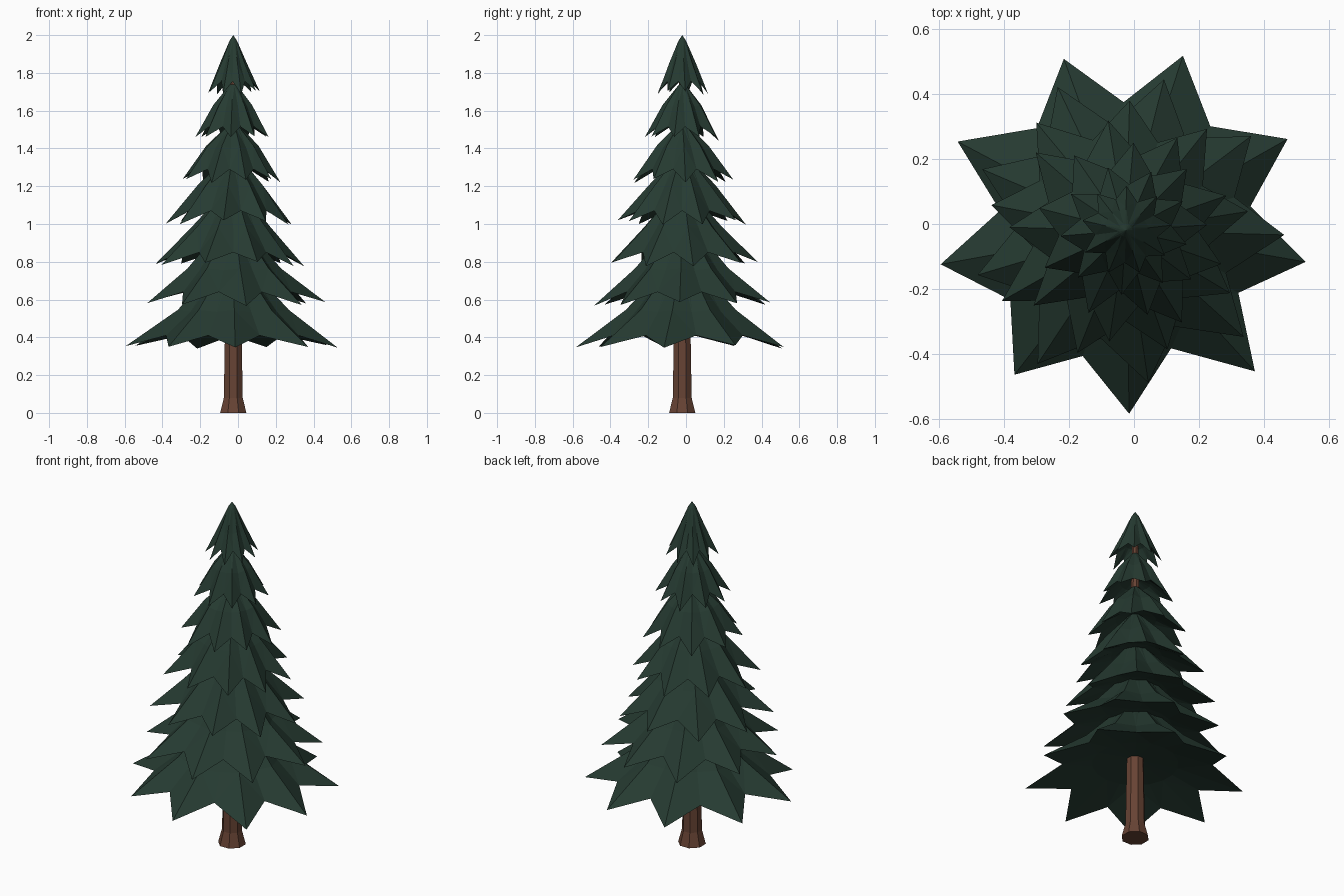
import bpy, bmesh, math, random
from math import cos, sin, radians, pi

if "Cube" in bpy.data.objects:
    bpy.data.objects.remove(bpy.data.objects["Cube"])

random.seed(4)
CX, CY = -0.025, -0.02   # tree axis


def material(name, colour):
    m = bpy.data.materials.new(name)
    m.diffuse_color = (*colour, 1)
    m.use_nodes = True
    m.node_tree.nodes["Principled BSDF"].inputs["Base Color"].default_value = m.diffuse_color
    return m


NEEDLES = material("dark green needles", (0.019, 0.043, 0.031))
BARK = material("brown bark", (0.135, 0.056, 0.034))


def finish(bm, name, mat):
    bmesh.ops.recalc_face_normals(bm, faces=bm.faces)
    me = bpy.data.meshes.new(name)
    bm.to_mesh(me)
    bm.free()
    me.materials.append(mat)
    ob = bpy.data.objects.new(name, me)
    bpy.context.collection.objects.link(ob)


def ring(bm, pts):
    """Vertices from (angle, radius, z) around the tree axis."""
    return [bm.verts.new((CX + r * cos(a), CY + r * sin(a), z)) for a, r, z in pts]


def bridge(bm, a, b):
    n = len(a)
    for i in range(n):
        j = (i + 1) % n
        bm.faces.new((a[i], a[j], b[j], b[i]))


def fan(bm, loop, z):
    tip = bm.verts.new((CX, CY, z))
    for i in range(len(loop)):
        bm.faces.new((loop[i], loop[(i + 1) % len(loop)], tip))


# Trunk: eight sides, flared foot, long taper
bm = bmesh.new()
rings = [ring(bm, [(i * pi / 4 + pi / 8, r, z) for i in range(8)])
         for r, z in ((0.075, 0), (0.054, 0.08), (0.049, 0.36), (0.016, 1.84))]
for lo, hi in zip(rings, rings[1:]):
    bridge(bm, lo, hi)
bm.faces.new(rings[0])
bm.faces.new(rings[-1])
finish(bm, "trunk", BARK)


def tier(name, z, radius, count, offset, lean, top, rise):
    """Drooping star skirt: ridges run to the tips, valleys between them."""
    bm = bmesh.new()
    rim, mid, neck, under = [], [], [], []
    for i in range(count * 2):
        a = radians(offset) + i * pi / count
        is_tip = i % 2 == 0
        r = radius * (1 - lean * cos(a))
        if is_tip:
            a += random.uniform(-0.03, 0.03)
            rim.append((a, r * random.uniform(0.97, 1.03), z + random.uniform(-0.01, 0.015)))
            mid.append((a, r * 0.52, z + rise))
        else:
            rim.append((a, r * random.uniform(0.67, 0.73), z + 0.065))
            mid.append((a, r * 0.46, z + rise - 0.01))
        neck.append((a, max(0.02, radius * 0.12), top - 0.03))
        under.append((a, r * 0.4, z + 0.11))
    rim, mid, neck, under = (ring(bm, p) for p in (rim, mid, neck, under))
    bridge(bm, rim, mid)
    bridge(bm, mid, neck)
    fan(bm, neck, top)
    bridge(bm, under, rim)
    fan(bm, under, z + 0.14)
    bmesh.ops.triangulate(bm, faces=bm.faces)
    finish(bm, name, NEEDLES)


# Branch tiers, bottom to top: z, tip radius, tips, first angle, lean, top, rise
TIERS = [
    (0.345, 0.575, 9, -9, 0.0, 0.82, 0.20),
    (0.575, 0.485, 9, -3, 0.0, 1.02, 0.19),
    (0.785, 0.405, 9, 10, 0.06, 1.20, 0.20),
    (1.005, 0.340, 9, -20, 0.07, 1.38, 0.20),
    (1.225, 0.270, 9, 4, 0.05, 1.55, 0.19),
    (1.450, 0.200, 9, -14, 0.02, 1.76, 0.18),
    (1.690, 0.140, 9, 8, 0.0, 2.0, 0.16),
]
for k, t in enumerate(TIERS):
    tier(f"branch_tier_{k + 1}", *t)
